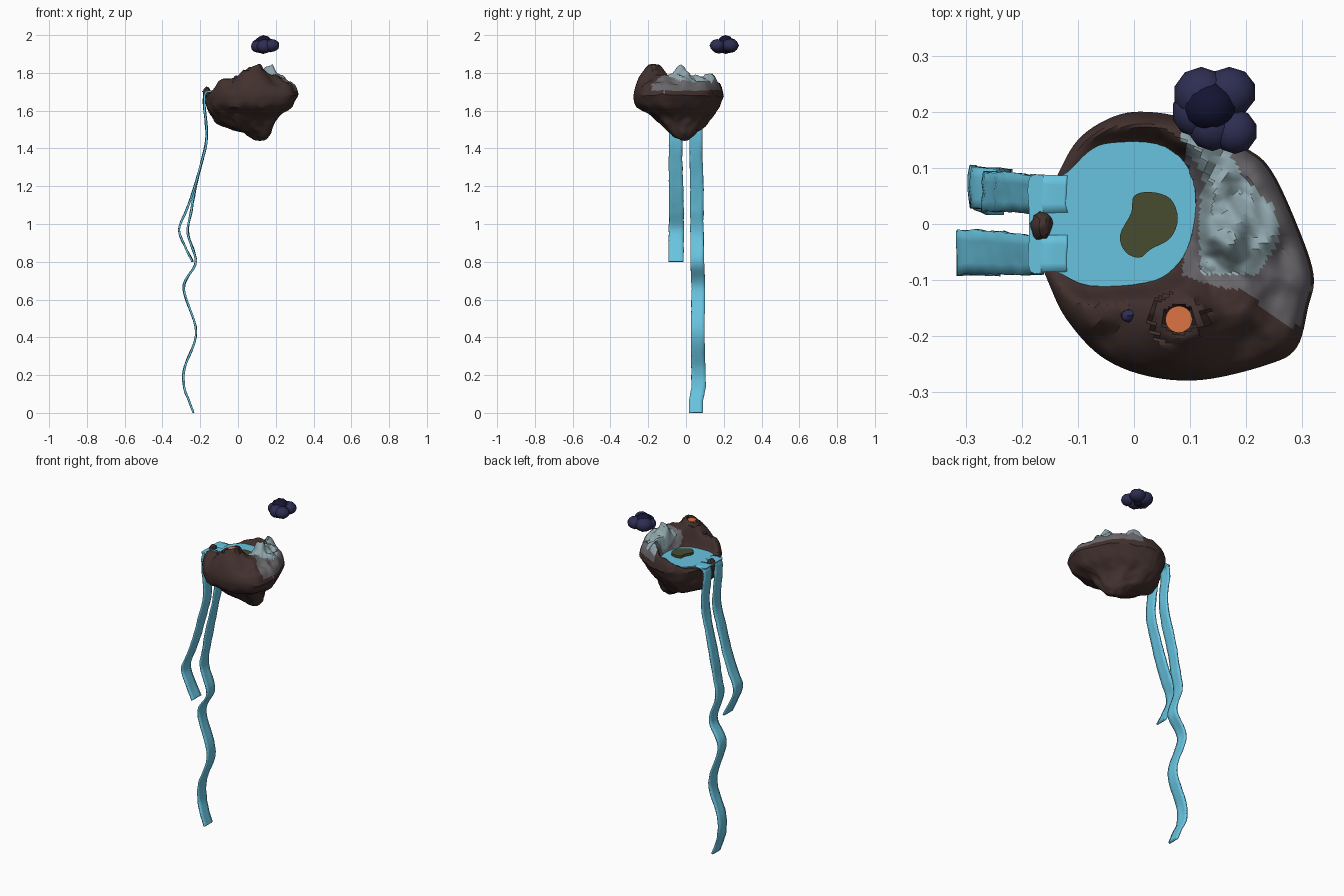
import bpy, bmesh, math
from mathutils import Vector, noise

if "Cube" in bpy.data.objects:
    bpy.data.objects.remove(bpy.data.objects["Cube"])

def mat(name, r, g, b):
    m = bpy.data.materials.new(name)
    lin = lambda c: (c / 255 / 12.92) if c < 11 else ((c / 255 + 0.055) / 1.055) ** 2.4
    m.diffuse_color = (lin(r), lin(g), lin(b), 1)
    m.use_nodes = True
    m.node_tree.nodes["Principled BSDF"].inputs["Base Color"].default_value = m.diffuse_color
    return m

BROWN = mat("brown_rock", 66, 49, 46)
GREY = mat("grey_rock", 106, 102, 106)
PALE = mat("pale_peak", 145, 168, 174)
WATER = mat("water_blue", 104, 196, 224)
GREEN = mat("moss_green", 72, 76, 48)
ORANGE = mat("lava_orange", 222, 116, 68)
NAVY = mat("storm_navy", 46, 45, 82)
DARK = mat("dark_navy", 20, 20, 52)

def finish(name, bm, mats, angle=30):
    bmesh.ops.recalc_face_normals(bm, faces=bm.faces)
    me = bpy.data.meshes.new(name)
    bm.to_mesh(me)
    bm.free()
    for m in mats:
        me.materials.append(m)
    ob = bpy.data.objects.new(name, me)
    bpy.context.collection.objects.link(ob)
    bpy.ops.object.select_all(action='DESELECT')
    ob.select_set(True)
    bpy.context.view_layer.objects.active = ob
    bpy.ops.object.shade_smooth_by_angle(angle=math.radians(angle))
    return ob

def spline(pts, n, closed=False):
    """Catmull-Rom through the points, n steps per span."""
    P = [Vector(p) for p in pts]
    k = len(P)
    get = lambda i: P[i % k] if closed else P[max(0, min(k - 1, i))]
    out = []
    for i in range(k if closed else k - 1):
        a, b, c, d = (get(i + j) for j in (-1, 0, 1, 2))
        for s in range(n):
            t = s / n
            out.append(0.5 * (2 * b + (c - a) * t + (2 * a - 5 * b + 4 * c - d) * t * t
                              + (3 * b - a - 3 * c + d) * t ** 3))
    if not closed:
        out.append(P[-1])
    return out

def inside(x, y, poly):
    hit = False
    for i in range(len(poly)):
        (x1, y1), (x2, y2) = poly[i - 1][:2], poly[i][:2]
        if (y1 > y) != (y2 > y) and x < (x2 - x1) * (y - y1) / (y2 - y1) + x1:
            hit = not hit
    return hit

def edge_dist(x, y, poly):
    p, best = Vector((x, y)), 9
    for i in range(len(poly)):
        a, b = Vector(poly[i - 1][:2]), Vector(poly[i][:2])
        t = max(0, min(1, (p - a).dot(b - a) / (b - a).length_squared))
        best = min(best, (a + (b - a) * t - p).length)
    return best

def fbm(x, y, z, f):
    v = Vector((x, y, z)) * f
    return noise.noise(v) + 0.5 * noise.noise(v * 2.1)

# Outlines seen from above
RIM = [(-.178, 0), (-.14, .08), (-.10, .15), (-.04, .19), (.02, .20), (.10, .185), (.2, .135), (.245, .095),
       (.29, 0), (.32, -.09), (.31, -.15), (.29, -.22), (.24, -.25), (.12, -.278), (.02, -.27), (-.06, -.235),
       (-.12, -.17), (-.15, -.11), (-.172, -.05)]
LAKE = [(-.187, .02), (-.185, .085), (-.13, .085), (-.08, .13), (-.04, .145), (.04, .143), (.09, .11),
        (.11, .05), (.10, -.03), (.07, -.08), (.02, -.105), (-.08, -.11), (-.14, -.085), (-.185, -.085), (-.187, -.02)]
GREY_ZONE = [(.05, .3), (.09, .14), (.105, .05), (.085, -.09), (.14, -.11), (.2, -.12), (.27, -.185), (.4, -.16), (.4, .3)]
PALE_ZONE = [(.05, .175), (.1, .172), (.17, .13), (.19, .09), (.25, .03), (.26, -.03), (.22, -.09), (.12, -.09),
             (.115, 0), (.125, .09)]
# Ridge and slope heights
HILLS = [(-.165, -.003, 1.72), (-.14, -.11, 1.73), (-.08, -.16, 1.77), (0, -.16, 1.77), (.05, -.2, 1.79),
         (.04, -.15, 1.81), (.12, -.16, 1.82), (.08, -.12, 1.78), (.08, -.24, 1.76), (-.04, -.22, 1.73),
         (.2, -.23, 1.74), (.18, -.14, 1.79), (.27, -.15, 1.75), (.28, -.05, 1.74), (.24, .04, 1.75),
         (.17, -.03, 1.845), (.22, -.03, 1.79), (.14, .04, 1.79), (.19, .07, 1.76), (.11, .12, 1.80),
         (.17, .12, 1.76), (.04, .18, 1.76), (-.04, .17, 1.75), (-.1, .12, 1.73), (.1, -.07, 1.75), (.14, -.08, 1.78)]
VENT = (.08, -.17)

def height(x, y):
    ws = [(1 / (((x - a) ** 2 + (y - b) ** 2) ** 1.5 + 1e-6), c) for a, b, c in HILLS]
    h = sum(w * c for w, c in ws) / sum(w for w, c in ws)
    h += fbm(x, y, 0, 28) * (.014 if inside(x, y, PALE_ZONE) else .006)
    r = math.hypot(x - VENT[0], y - VENT[1])
    h = max(h, 1.835 + .4 * (x - VENT[0]) * (r < .05) - 1.1 * max(0, r - .035))
    if r < .024:
        h = 1.81
    d = edge_dist(x, y, LAKE)
    if inside(x, y, LAKE):
        return 1.698 - min(.03, d * .8)
    s = min(1, d / .035)
    return 1.70 + (h - 1.70) * s * s * (3 - 2 * s)

# Floating island: polar top surface joined to a tapering underside
rim = spline(RIM, 6, True)
N, RINGS = len(rim), 44
C = Vector((.07, -.04))
bm = bmesh.new()
rings = []
for i in range(1, RINGS + 1):
    t = i / RINGS
    ring = []
    for p in rim:
        q = C + (p - C) * t
        edge = 1.68 + .012 * fbm(q.x, q.y, 5, 14)
        ring.append(bm.verts.new((q.x, q.y, edge + (height(q.x, q.y) - edge) * (1 - t ** 18))))
    rings.append(ring)
UNDER = spline([(-.178, .32, -.278, .2, 1.68), (-.165, .28, -.26, .175, 1.62), (-.14, .215, -.175, .14, 1.57),
                (-.085, .19, -.125, .1, 1.52), (.03, .175, -.08, .05, 1.48), (.09, .14, -.03, .01, 1.445)], 4)
for k, (x0, x1, y0, y1, z) in enumerate(UNDER[1:]):
    ring = []
    for p in rim:
        x = x0 + (p.x + .178) / .498 * (x1 - x0)
        y = y0 + (p.y + .278) / .478 * (y1 - y0)
        out = Vector((x - .1, y + .03)).normalized() * fbm(x, y, z, 16) * .012 * min(1, k / 3)
        ring.append(bm.verts.new((x + out.x, y + out.y, z + .008 * fbm(y, z, x, 18))))
    rings.append(ring)
for a, b in zip(rings, rings[1:]):
    for j in range(N):
        bm.faces.new((a[j - 1], a[j], b[j], b[j - 1]))
for ring, c in ((rings[0], (C.x, C.y, height(*C))), (rings[-1], (.115, -.01, 1.44))):
    v = bm.verts.new(c)
    for j in range(N):
        bm.faces.new((ring[j - 1], ring[j], v))
for f in bm.faces:
    c = f.calc_center_median()
    if c.z > 1.70 + .01 * fbm(c.x, c.y, 2, 20) and inside(c.x, c.y, GREY_ZONE):
        f.material_index = 2 if inside(c.x, c.y, PALE_ZONE) else 1
finish("floating_island", bm, [BROWN, GREY, PALE])

def slab(name, outline, z, depth, m):
    bm = bmesh.new()
    f = bm.faces.new([bm.verts.new((p[0], p[1], z)) for p in outline])
    r = bmesh.ops.extrude_face_region(bm, geom=[f])
    bmesh.ops.translate(bm, verts=[v for v in r["geom"] if isinstance(v, bmesh.types.BMVert)], vec=(0, 0, -depth))
    bmesh.ops.triangulate(bm, faces=bm.faces)
    finish(name, bm, [m])

# Lake, mossy islet and lava pool
slab("lake", spline(LAKE, 4, True), 1.704, .006, WATER)
islet = [(-.025, -.02), (-.005, .02), (0, .05), (.03, .057), (.065, .045), (.078, .01), (.065, -.025), (.03, -.045),
         (.01, -.06), (-.015, -.05)]
slab("islet", spline(islet, 4, True), 1.718, .03, GREEN)
slab("lava_pool", [(VENT[0] + .024 * math.cos(a * math.pi / 12), VENT[1] + .024 * math.sin(a * math.pi / 12))
                   for a in range(24)], 1.832, .03, ORANGE)

def waterfall(name, path):
    """Ribbon along (x, z, y centre, half width)."""
    bm = bmesh.new()
    prev = None
    for x, z, y, w in spline(path, 8):
        row = [bm.verts.new((x + .004 * fbm(0, y + s, z, 9), y + s * w + .003 * noise.noise((s * 7, z * 25, 0)), z))
               for s in (-1, -.5, 0, .5, 1)]
        if prev:
            for j in range(4):
                bm.faces.new((prev[j], prev[j + 1], row[j + 1], row[j]))
        prev = row
    ob = finish(name, bm, [WATER], 60)
    mod = ob.modifiers.new("thickness", 'SOLIDIFY')
    mod.thickness, mod.offset = .01, 0

waterfall("long_waterfall", [(-.12, 1.70, .053, .033), (-.17, 1.695, .053, .035), (-.18, 1.64, .053, .035),
          (-.165, 1.5, .053, .034), (-.18, 1.38, .053, .034), (-.22, 1.22, .057, .035), (-.245, 1.08, .057, .035),
          (-.265, .95, .058, .035), (-.225, .8, .06, .036), (-.287, .66, .065, .036), (-.222, .43, .062, .036),
          (-.283, .24, .065, .037), (-.285, .14, .066, .038), (-.262, .07, .055, .037), (-.235, 0, .052, .036)])
waterfall("short_waterfall", [(-.12, 1.70, -.053, .033), (-.17, 1.695, -.053, .034), (-.178, 1.62, -.053, .035),
          (-.165, 1.45, -.055, .035), (-.195, 1.32, -.055, .036), (-.235, 1.18, -.052, .038), (-.275, 1.07, -.05, .039),
          (-.312, .97, -.051, .04), (-.28, .88, -.052, .04), (-.24, .8, -.053, .04)])

def lump(name, loc, size, m, rough=0.0, sub=3):
    bm = bmesh.new()
    bmesh.ops.create_icosphere(bm, subdivisions=sub, radius=1)
    for v in bm.verts:
        k = 1 + rough * fbm(*v.co, 2)
        v.co = Vector(loc) + Vector([a * b * k for a, b in zip(v.co, size)])
    finish(name, bm, [m])

# Rock splitting the outflow, and a small dark shrub on the slope
lump("outflow_rock", (-.165, -.003, 1.695), (.02, .026, .032), BROWN, .15)
lump("dark_shrub", (-.01, -.163, height(-.01, -.163) - .001), (.013, .012, .014), NAVY, .3, 2)

# Storm cloud
for i, (x, y, z, rx, ry, rz) in enumerate([(.12, .23, 1.945, .05, .05, .04), (.17, .235, 1.945, .048, .045, .036),
                                           (.18, .165, 1.945, .04, .04, .034), (.11, .2, 1.94, .043, .045, .034),
                                           (.14, .175, 1.94, .045, .045, .038)]):
    lump("cloud_puff_%d" % (i + 1), (x, y, z), (rx, ry, rz), NAVY, 0, 2)
lump("cloud_core", (.135, .21, 1.95), (.05, .047, .05), DARK, 0, 2)
